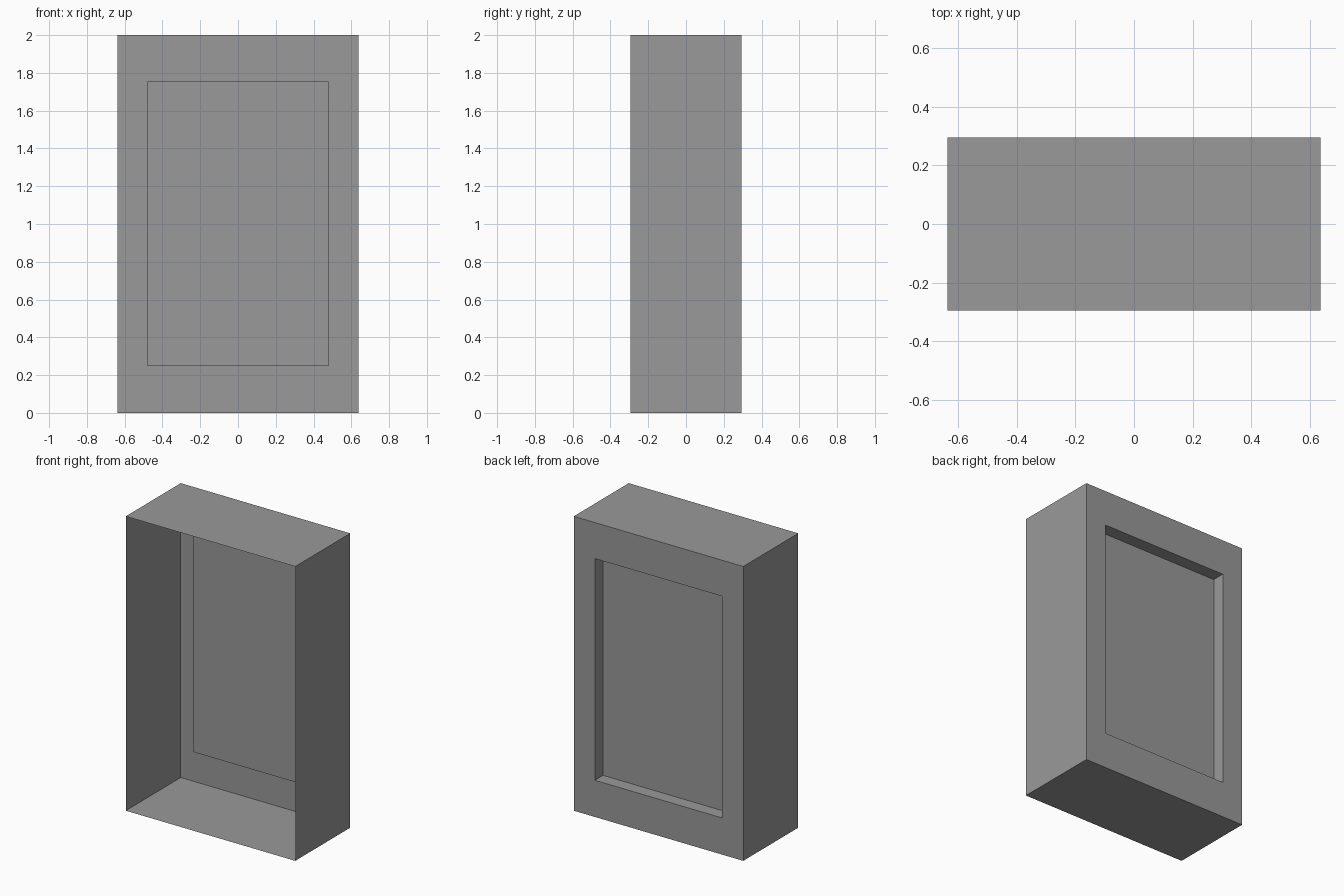
import bpy
import bmesh

cube = bpy.data.objects.get("Cube")
if cube:
    bpy.data.objects.remove(cube, do_unlink=True)

HALF_W, HALF_D, HEIGHT = 0.637, 0.295, 2.0
PANEL_HALF_W, PANEL_LOW, PANEL_HIGH = 0.479, 0.249, 1.755
RECESS = 0.088

# Single matte grey
grey = bpy.data.materials.new("plain grey")
grey.use_nodes = True
colour = (0.32, 0.32, 0.32, 1)
grey.diffuse_color = colour
grey.node_tree.nodes["Principled BSDF"].inputs["Base Color"].default_value = colour

bm = bmesh.new()


def ring(half_w, low, high, y):
    """Rectangular loop of vertices standing upright at depth y."""
    return [bm.verts.new((x, y, z)) for x, z in
            ((-half_w, low), (half_w, low), (half_w, high), (-half_w, high))]


# Loops from the open front rim, round the back, into the recess
loops = [
    ring(HALF_W, 0, HEIGHT, -HALF_D),
    ring(HALF_W, 0, HEIGHT, HALF_D),
    ring(PANEL_HALF_W, PANEL_LOW, PANEL_HIGH, HALF_D),
    ring(PANEL_HALF_W, PANEL_LOW, PANEL_HIGH, HALF_D - RECESS),
]

# Thin walls, back border and recess sides
for a, b in zip(loops, loops[1:]):
    for i in range(4):
        j = (i + 1) % 4
        bm.faces.new((a[i], a[j], b[j], b[i]))

# Recessed back panel, facing backwards
bm.faces.new(loops[-1])
bm.normal_update()
if bm.faces[:][-1].normal.y < 0:
    bmesh.ops.reverse_faces(bm, faces=bm.faces[:])

mesh = bpy.data.meshes.new("open_box")
bm.to_mesh(mesh)
bm.free()
mesh.materials.append(grey)
box = bpy.data.objects.new("open_box", mesh)
bpy.context.collection.objects.link(box)
